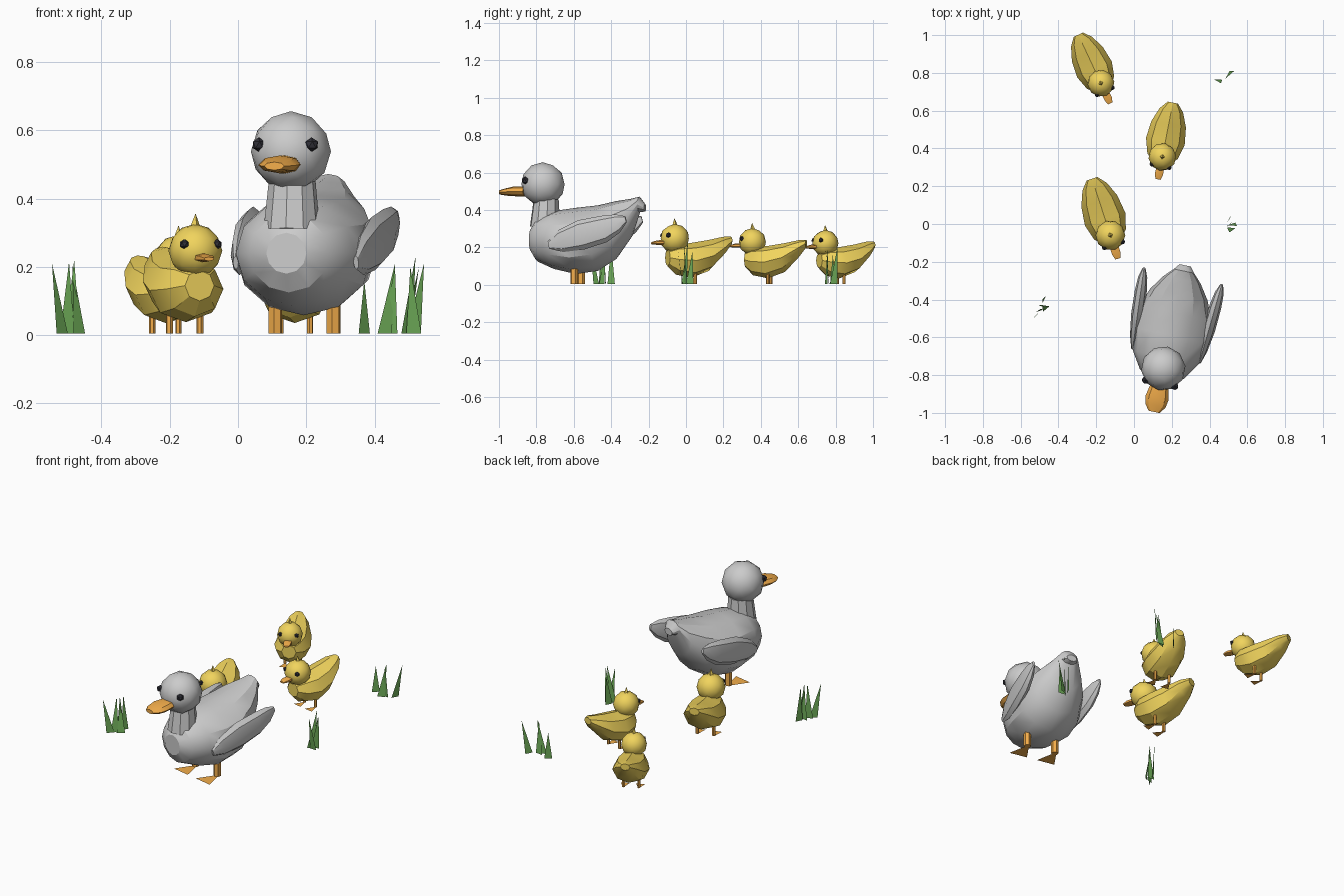
import bpy, bmesh, math
from mathutils import Matrix, Vector

if "Cube" in bpy.data.objects:
    bpy.data.objects.remove(bpy.data.objects["Cube"])

def material(name, rgb):
    m = bpy.data.materials.new(name)
    m.diffuse_color = (*rgb, 1)
    m.use_nodes = True
    m.node_tree.nodes["Principled BSDF"].inputs["Base Color"].default_value = m.diffuse_color
    return m

YELLOW = material("yellow_down", (0.88, 0.66, 0.11))
ORANGE = material("orange_skin", (0.9, 0.42, 0.07))
DARK = material("dark_eye", (0.03, 0.03, 0.04))
GREEN = material("green_grass", (0.16, 0.42, 0.1))

def finish(name, bm, mat, frame):
    bmesh.ops.recalc_face_normals(bm, faces=bm.faces[:])
    bm.transform(frame)
    me = bpy.data.meshes.new(name)
    bm.to_mesh(me)
    bm.free()
    ob = bpy.data.objects.new(name, me)
    bpy.context.collection.objects.link(ob)
    if mat:
        me.materials.append(mat)
    bpy.ops.object.select_all(action='DESELECT')
    ob.select_set(True)
    bpy.context.view_layer.objects.active = ob
    bpy.ops.object.shade_smooth_by_angle(angle=math.radians(30))
    return ob

def loft(name, rings, sides, mat, frame):
    """Rings of (y, centre z, half width, half height)."""
    bm = bmesh.new()
    loops = []
    for y, z, w, h in rings:
        loops.append([bm.verts.new((w * math.sin(2 * math.pi * i / sides), y,
                                    z + h * math.cos(2 * math.pi * i / sides)))
                      for i in range(sides)])
    for a, b in zip(loops, loops[1:]):
        for i in range(sides):
            j = (i + 1) % sides
            bm.faces.new((a[i], a[j], b[j], b[i]))
    bm.faces.new(loops[0])
    bm.faces.new(loops[-1])
    return finish(name, bm, mat, frame)

def ball(name, pos, r, mat, frame, sub=2):
    bm = bmesh.new()
    bmesh.ops.create_icosphere(bm, subdivisions=sub, radius=r)
    return finish(name, bm, mat, frame @ Matrix.Translation(pos))

def tube(name, p, q, r1, r2, sides, mat, frame):
    p, q = Vector(p), Vector(q)
    bm = bmesh.new()
    bmesh.ops.create_cone(bm, cap_ends=True, segments=sides, radius1=r1,
                          radius2=r2, depth=(q - p).length)
    rot = (q - p).to_track_quat('Z', 'Y').to_matrix().to_4x4()
    return finish(name, bm, mat, frame @ Matrix.Translation((p + q) / 2) @ rot)

def triangle(name, pts, mat, frame=Matrix()):
    bm = bmesh.new()
    bm.faces.new([bm.verts.new(p) for p in pts])
    return finish(name, bm, mat, frame)

def legs(name, x, y, top, r, length, half, frame):
    for side, s in (("left", -1), ("right", 1)):
        tube(f"{name}_{side}_leg", (s * x, y, 0.005), (s * x, y, top), r, r, 6, ORANGE, frame)
        triangle(f"{name}_{side}_foot", [(s * x, y + r, 0.003),
                 (s * x - half, y - length, 0.003), (s * x + half, y - length, 0.003)],
                 ORANGE, frame)

def eyes(name, x, y, z, r, frame):
    for side, s in (("left", -1), ("right", 1)):
        ball(f"{name}_{side}_eye", (s * x, y, z), r, DARK, frame, 1)

# Mother duck
F = Matrix.Translation((0.205, -0.53, 0)) @ Matrix.Rotation(math.radians(-12), 4, 'Z')
loft("duck_body", [(-.305, .24, .06, .06), (-.27, .24, .12, .115), (-.18, .24, .178, .155),
                   (-.06, .235, .205, .177), (.06, .25, .195, .175), (.16, .293, .155, .155),
                   (.24, .355, .1, .105), (.287, .43, .055, .042), (.318, .412, .03, .02)],
     12, None, F)
tube("duck_neck", (0, -.228, .31), (0, -.222, .46), .083, .068, 10, None, F)
ball("duck_head", (0, -.24, .538), .118, None, F)
loft("duck_beak", [(-.34, .5, .05, .027), (-.40, .5, .062, .026), (-.44, .497, .055, .02),
                   (-.475, .495, .03, .012)], 8, ORANGE, F)
eyes("duck", .079, -.32, .558, .021, F)
legs("duck", .087, -.05, .12, .021, .11, .055, F)
# Wings: pointed flattened lobes, rear raised and splayed
for side, s in (("left", -1), ("right", 1)):
    W = (F @ Matrix.Translation((s * .195, .04, .275))
         @ Matrix.Rotation(math.radians(-4 * s), 4, 'Z')
         @ Matrix.Rotation(math.radians(14), 4, 'X'))
    loft(f"duck_{side}_wing", [(-.22, -.01, .008, .02), (-.15, -.005, .024, .06),
                               (-.03, 0, .034, .08), (.1, .0, .032, .072),
                               (.18, .01, .024, .05), (.23, .02, .008, .018)], 8, None, W)

# Ducklings: head position, heading, overall size
for n, (x, y, deg, size) in enumerate([(-.125, -.06, 18, 1), (.15, .355, -11, .93),
                                       (-.175, .745, 25, .9)], 1):
    name = f"duckling_{n}"
    F = (Matrix.Translation((x, y, 0)) @ Matrix.Rotation(math.radians(deg), 4, 'Z')
         @ Matrix.Diagonal((size, size, size, 1)))
    loft(name + "_body", [(-.04, .145, .045, .045), (.005, .135, .088, .08),
                          (.09, .131, .112, .093), (.19, .157, .1, .083),
                          (.27, .207, .068, .05), (.315, .237, .03, .022)], 8, YELLOW, F)
    ball(name + "_head", (0, 0, .247), .079, YELLOW, F)
    tube(name + "_tuft", (0, .002, .305), (0, -.002, .357), .02, 0, 4, YELLOW, F)
    loft(name + "_beak", [(-.065, .227, .026, .013), (-.1, .226, .027, .012),
                          (-.13, .223, .017, .006)], 6, ORANGE, F)
    eyes(name, .05, -.052, .266, .015, F)
    legs(name, .047, .1, .07, .01, .06, .028, F)

# Grass clumps: base x, base y, lean x, lean y, height
clumps = [
    [(-.515, -.48, -.03, -.03, .21), (-.5, -.46, .005, .01, .215), (-.485, -.43, .005, -.01, .22),
     (-.475, -.4, -.01, 0, .21), (-.465, -.45, -.02, .02, .2)],
    [(.37, .785, 0, 0, .16), (.43, .75, .03, .01, .21), (.445, .765, .015, -.02, .2),
     (.495, .79, .035, .02, .2)],
    [(.495, -.01, .025, .02, .23), (.515, 0, .03, -.01, .21), (.515, -.02, -.01, -.025, .2),
     (.5, .02, .01, .015, .18)]]
for c, blades in enumerate(clumps, 1):
    for b, (x, y, dx, dy, h) in enumerate(blades, 1):
        a = math.radians((b * 67 % 90) - 25)
        wx, wy = .022 * math.cos(a), .022 * math.sin(a)
        triangle(f"grass_{c}_blade_{b}", [(x - wx, y - wy, .005), (x + wx, y + wy, .005),
                                          (x + dx, y + dy, h)], GREEN)
